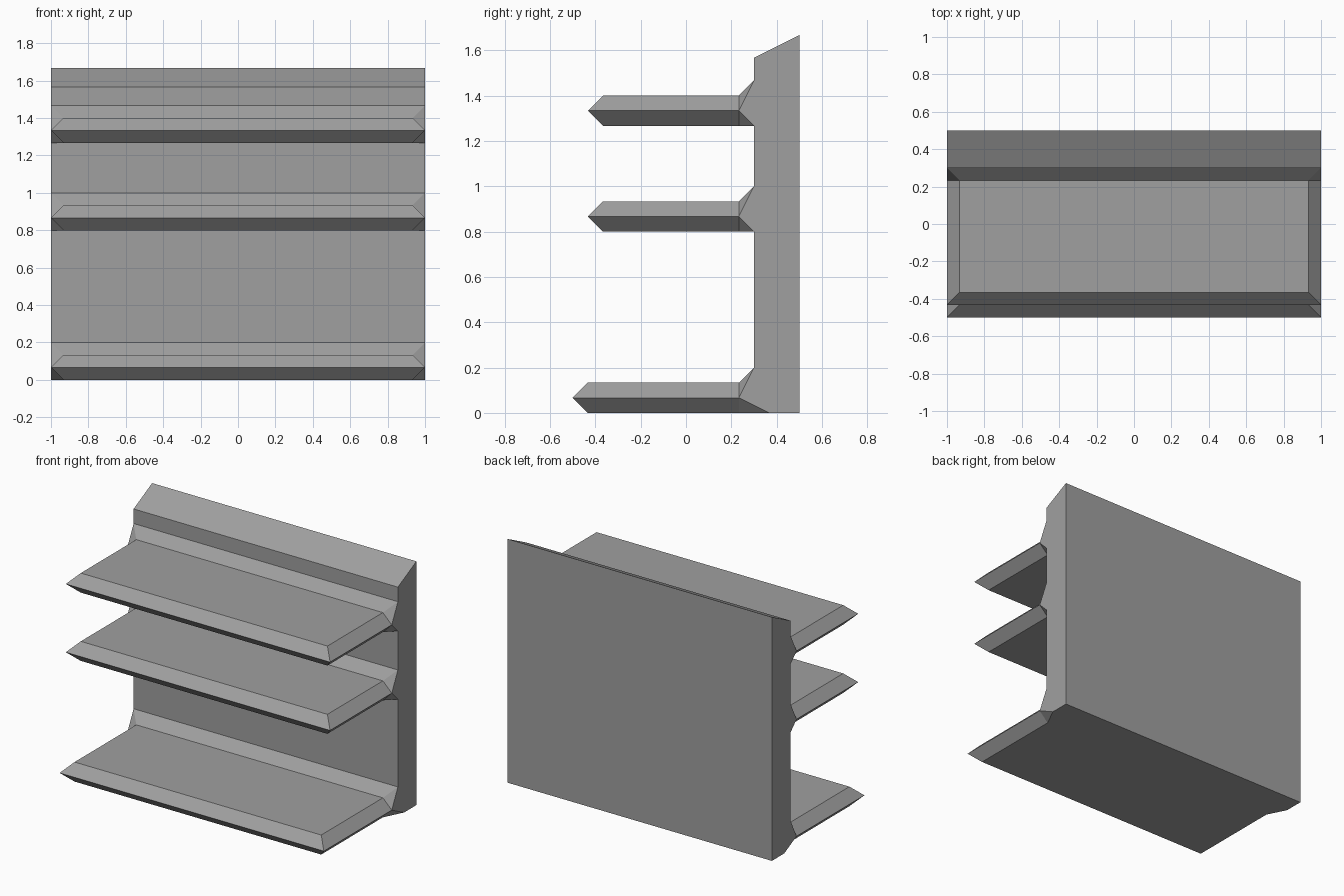
import bpy
import bmesh

cube = bpy.data.objects.get("Cube")
if cube:
    bpy.data.objects.remove(cube)

grey = bpy.data.materials.new("mid grey")
grey.use_nodes = True
colour = (0.35, 0.35, 0.35, 1)
grey.diffuse_color = colour
grey.node_tree.nodes["Principled BSDF"].inputs["Base Color"].default_value = colour

T = 0.0667     # bevel size, half of the board thickness
FACE = 0.3     # front plane of the back panel


def finish(name, bm):
    bmesh.ops.recalc_face_normals(bm, faces=bm.faces)
    mesh = bpy.data.meshes.new(name)
    bm.to_mesh(mesh)
    bm.free()
    mesh.materials.append(grey)
    obj = bpy.data.objects.new(name, mesh)
    bpy.context.collection.objects.link(obj)
    return obj


def back_panel():
    # Side profile with a sloped top, extruded across the width
    profile = [(0.5, 0), (FACE + T, 0), (FACE, T / 2), (FACE, 1.567), (0.5, 1.667)]
    bm = bmesh.new()
    side = bm.faces.new([bm.verts.new((-1, y, z)) for y, z in profile])
    new = bmesh.ops.extrude_face_region(bm, geom=[side])["geom"]
    bmesh.ops.translate(bm, vec=(2, 0, 0),
                        verts=[g for g in new if isinstance(g, bmesh.types.BMVert)])
    finish("back_panel", bm)


def shelf(name, z, front, root):
    # Board with edges bevelled to a point, flaring up into the panel
    inner = 1 - T
    points = {
        "tip": (1, front, z + T),
        "top_front": (inner, front + T, z + 2 * T),
        "low_front": (inner, front + T, z),
        "side_back": (1, FACE - T, z + T),
        "top_back": (inner, FACE - T, z + 2 * T),
        "low_back": (inner, FACE - T, z),
        "flare": (1, FACE, z + 3 * T),
        "root": (1, root, z),
    }
    bm = bmesh.new()
    right, left = [{k: bm.verts.new((s * x, y, h)) for k, (x, y, h) in points.items()}
                   for s in (-1, 1)]
    # Bevelled ends, mirrored
    for v in (right, left):
        for names in ("tip side_back top_back top_front", "tip low_front low_back side_back",
                      "side_back flare top_back", "side_back low_back root",
                      "side_back root flare"):
            bm.faces.new([v[n] for n in names.split()])
    # Strips running across the width
    loop = "tip top_front top_back flare root low_back low_front".split()
    for a, b in zip(loop, loop[1:] + loop[:1]):
        bm.faces.new([right[a], left[a], left[b], right[b]])
    finish(name, bm)


back_panel()
shelf("bottom_shelf", 0, -0.5, FACE + T)
shelf("middle_shelf", 0.8, -0.433, FACE)
shelf("top_shelf", 1.267, -0.433, FACE)
